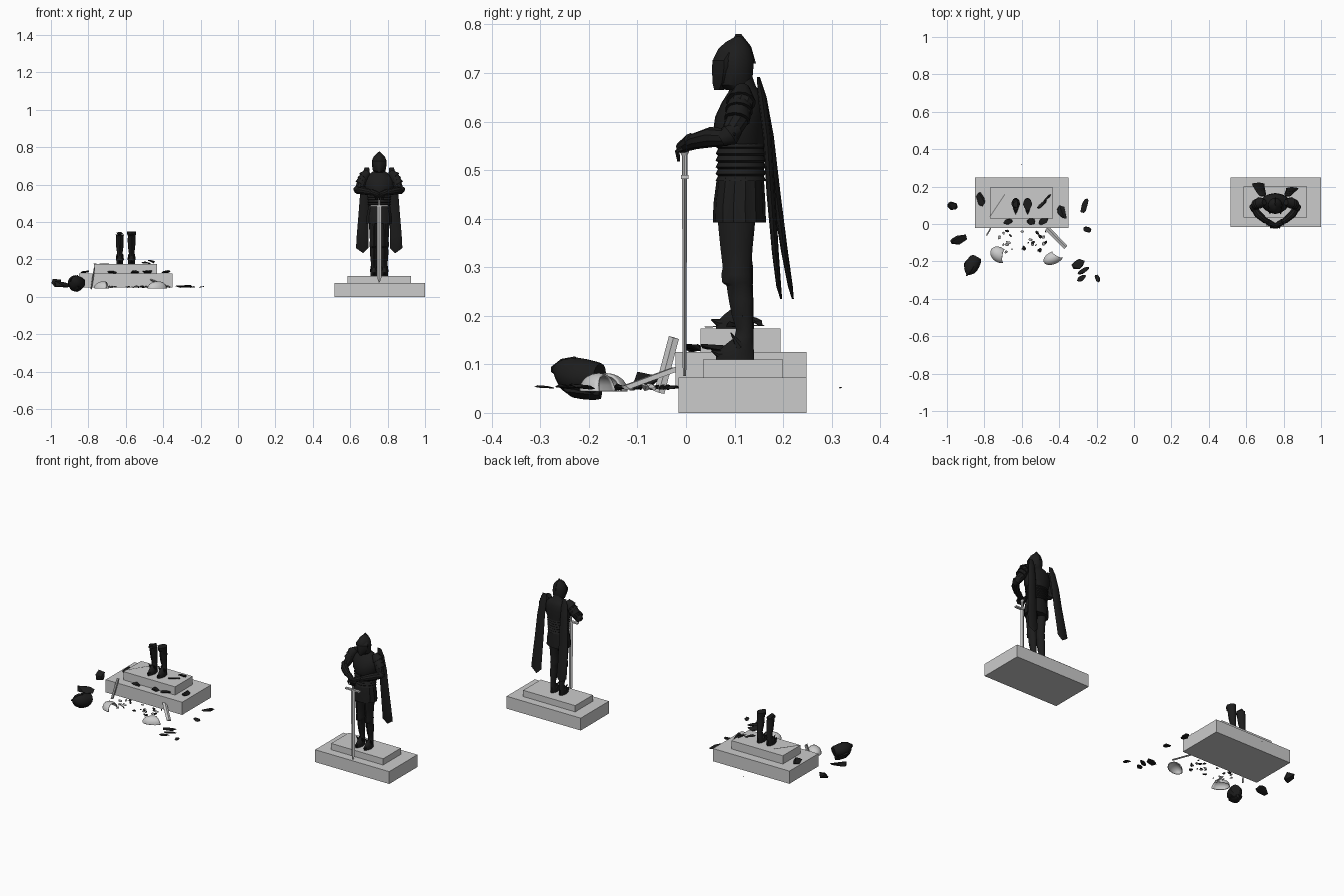
import bpy, bmesh, math, random
from mathutils import Vector, Matrix, Euler

if "Cube" in bpy.data.objects:
    bpy.data.objects.remove(bpy.data.objects["Cube"])
random.seed(4)
CX = 0.755  # centre line of the standing statue
dark = bpy.data.materials.new("dark_iron")
dark.diffuse_color = (0.012, 0.012, 0.012, 1)
dark.use_nodes = True
dark.node_tree.nodes["Principled BSDF"].inputs["Base Color"].default_value = dark.diffuse_color


def finish(name, bm, mat=None, smooth=True):
    bmesh.ops.recalc_face_normals(bm, faces=bm.faces)
    me = bpy.data.meshes.new(name)
    bm.to_mesh(me)
    bm.free()
    ob = bpy.data.objects.new(name, me)
    bpy.context.collection.objects.link(ob)
    if mat:
        me.materials.append(mat)
    if smooth:
        bpy.ops.object.select_all(action='DESELECT')
        ob.select_set(True)
        bpy.context.view_layer.objects.active = ob
        bpy.ops.object.shade_smooth_by_angle(angle=math.radians(35))
    return ob


def skin(name, rings, mat):
    bm = bmesh.new()
    vs = [[bm.verts.new(p) for p in r] for r in rings]
    n = len(vs[0])
    for a, b in zip(vs, vs[1:]):
        for i in range(n):
            j = (i + 1) % n
            bm.faces.new((a[i], a[j], b[j], b[i]))
    bm.faces.new(vs[0][::-1])
    bm.faces.new(vs[-1])
    return finish(name, bm, mat)


def loft(name, secs, n=16, pinch=0.0, mat=dark, flute=0.0):
    """Stacked ellipses (x, y, z, rx, ry); pinch narrows the front, flute adds folds."""
    rings = []
    for x, y, z, rx, ry in secs:
        ring = []
        for i in range(n):
            a = 2 * math.pi * i / n
            f = 1 + flute * (i % 2)
            k = 1 - pinch * max(0, -math.sin(a))
            ring.append(Vector((x + rx * f * k * math.cos(a), y + ry * f * math.sin(a), z)))
        rings.append(ring)
    return skin(name, rings, mat)


def tube(name, pts, radii, n=10, mat=dark):
    pts = [Vector(p) for p in pts]
    rings = []
    for k, p in enumerate(pts):
        d = (pts[min(k + 1, len(pts) - 1)] - pts[max(k - 1, 0)]).normalized()
        u = d.cross(Vector((0, 0.3, 1))).normalized()
        v = d.cross(u)
        rings.append([p + radii[k] * (u * math.cos(t) + v * math.sin(t))
                      for t in [2 * math.pi * i / n for i in range(n)]])
    return skin(name, rings, mat)


def box(name, x0, x1, y0, y1, z0, z1, mat=None):
    bm = bmesh.new()
    bmesh.ops.create_cube(bm, size=1)
    for v in bm.verts:
        v.co = Vector(((x0 + x1) / 2 + v.co.x * (x1 - x0), (y0 + y1) / 2 + v.co.y * (y1 - y0),
                       (z0 + z1) / 2 + v.co.z * (z1 - z0)))
    return finish(name, bm, mat, False)


def leg(name, x, dz, top):
    """Pointed boot, greave, knee and thigh, kept up to a given height."""
    secs = [(.101, .11, .018, .040), (.101, .122, .018, .040), (.108, .137, .018, .032),
            (.119, .155, .015, .020), (.121, .172, .015, .018), (.116, .20, .019, .022),
            (.113, .235, .021, .026), (.109, .262, .020, .026), (.105, .268, .023, .031),
            (.104, .285, .024, .032), (.105, .30, .022, .030), (.104, .34, .024, .034),
            (.104, .40, .028, .040)]
    loft(name, [(x, y, z + dz, a, b) for y, z, a, b in secs if z <= top], 14, 0.35)
    # flared ankle plates and toe point
    tube(name + "_toe", [(x, .085, .122 + dz), (x, .068, .121 + dz), (x, .052, .128 + dz)], [.013, .009, .001], 8)
    for s in (-1, 1):
        tube(name + "_spur", [(x + s * .012, .112, .135 + dz), (x + s * .017, .092, .165 + dz)], [.010, .001], 6)


def helmet(name):
    """Pointed helmet around its own centre, made of skull, visor and crest."""
    skull = loft(name, [(0, .012, -.055, .026, .026), (0, .004, -.045, .034, .036), (0, .002, -.015, .039, .041),
                        (0, .002, .01, .038, .042), (0, .004, .03, .030, .034), (0, .008, .044, .016, .022),
                        (0, .012, .055, .003, .006)], 18, 0.3)
    visor = loft(name + "_visor", [(0, -.028, -.055, .006, .010), (0, -.022, -.04, .024, .020),
                                   (0, -.018, -.01, .036, .025), (0, -.018, .006, .037, .024),
                                   (0, -.008, .022, .030, .02)], 14, 0.5)
    crest = loft(name + "_crest", [(0, .022, .0, .004, .026), (0, .016, .035, .004, .022),
                                   (0, .012, .06, .002, .006)], 8)
    return [skull, visor, crest]


def place(obs, loc, rot):
    m = Matrix.Translation(loc) @ Euler(rot).to_matrix().to_4x4()
    for o in obs:
        o.data.transform(m)


def shard(name, x, y, z, sx, sy, sz, ang, mat=dark, tilt=0.15):
    """Broken plate: hull of a few random points."""
    bm = bmesh.new()
    m = Matrix.Translation((x, y, z)) @ Euler((random.uniform(-tilt, tilt), random.uniform(-tilt, tilt),
                                               math.radians(ang))).to_matrix().to_4x4()
    for i in range(12):
        a = 2 * math.pi * i / 12
        r = random.uniform(.75, 1.1)
        bm.verts.new(m @ Vector((sx / 2 * r * math.cos(a), sy / 2 * r * math.sin(a), sz * random.uniform(-.5, .5))))
    res = bmesh.ops.convex_hull(bm, input=bm.verts)
    bmesh.ops.delete(bm, geom=[v for v in bm.verts if not v.link_faces], context='VERTS')
    return finish(name, bm, mat, False)


# plinths
box("plinth_lower", .515, 1.0, -.015, .248, 0, .073)
box("plinth_upper", .585, .925, .035, .20, .073, .11)
box("ruined_plinth_lower", -.85, -.35, -.022, .248, .05, .125)
box("ruined_plinth_upper", -.77, -.433, .03, .195, .125, .174)

# standing statue: legs, skirt, torso, head
for s in (-1, 1):
    leg("leg", CX + s * .028, 0, .5)
loft("skirt", [(CX, .11, .392, .068, .052), (CX, .11, .43, .066, .051), (CX, .112, .485, .056, .046)], 28, 0, dark, .05)
belly = []
for i in range(6):  # banded waist plates
    z = .478 + i * .014
    belly += [(CX, .113, z, .061 + i * .001, .052), (CX, .113, z + .010, .057 + i * .001, .047)]
loft("waist_bands", belly, 24)
loft("breastplate", [(CX, .112, .55, .062, .050), (CX, .109, .575, .074, .054), (CX, .112, .61, .080, .052),
                     (CX, .118, .64, .072, .044), (CX, .121, .66, .048, .034), (CX, .118, .672, .03, .026),
                     (CX, .112, .70, .024, .022)], 24, .15)
place(helmet("helmet"), (CX, .096, .720), (0, 0, 0))

# arms, armour plates, cape tails, hands
for s in (-1, 1):
    def P(x, y, z):
        return (CX + s * x, y, z)
    tube("upper_arm", [P(.078, .115, .648), P(.094, .108, .61), P(.110, .092, .575)], [.026, .025, .020])
    tube("elbow_plate", [P(.110, .106, .586), P(.116, .09, .572), P(.116, .072, .562)], [.014, .023, .014])
    tube("elbow_point", [P(.112, .09, .572), P(.136, .100, .574)], [.018, .002], 6)
    tube("forearm", [P(.114, .085, .568), P(.092, .052, .568), P(.055, .020, .560), P(.032, .008, .553)],
         [.018, .021, .017, .013])
    for i in range(3):  # overlapping shoulder plates
        tube("pauldron", [P(.058 + i * .014, .116 - i * .003, .668 - i * .018),
                          P(.084 + i * .010, .113 - i * .004, .640 - i * .018)], [.016 + i * .003, .031 - i * .002], 12)
    tube("gauntlet", [P(.040, .012, .560), P(.020, .002, .553), P(-.002, -.010, .546)], [.017, .015, .012])
    for i in range(4):
        fx = .022 - i * .010
        tube("finger", [P(fx, -.004, .548), P(fx, -.018, .538), P(fx - .003, -.015, .518)], [.006, .006, .003], 6)
    dy = .024 if s < 0 else 0
    loft("cape_tail", [(CX + s * x, y + dy * k, z, w, t) for x, y, z, w, t, k in (
        (.086, .196, .235, .003, .002, 1), (.091, .191, .26, .033, .005, 1), (.089, .184, .33, .031, .007, .8),
        (.082, .175, .45, .028, .009, .45), (.076, .167, .57, .025, .009, .2), (.070, .157, .65, .021, .009, 0),
        (.066, .149, .692, .012, .003, 0))], 8)

# sword
loft("sword_blade", [(CX, -.003, .076, .002, .003), (CX, -.003, .10, .011, .004), (CX, -.003, .485, .013, .005)],
     4, 0, None)
box("sword_guard", CX - .047, CX + .047, -.010, .005, .482, .490)
tube("sword_grip", [(CX, -.003, .488), (CX, -.003, .53)], [.006, .006], 10, None)
tube("sword_pommel", [(CX, -.003, .53), (CX, -.003, .538), (CX, -.003, .548)], [.006, .010, .006], 10, None)

# ruined statue: boots left standing with broken rims
leg("broken_leg_left", -.632, .064, .27)
leg("broken_leg_right", -.569, .064, .29)
shard("broken_rim", -.632, .107, .339, .036, .05, .016, 0)

# fallen helmet and shoulder domes
place(helmet("fallen_helmet"), (-.87, -.225, .071), (1.45, .3, -.55))
for x, y, sx, sy, a in ((-.72, -.165, .046, .040, -35), (-.43, -.18, .050, .034, 25)):
    bm = bmesh.new()
    bmesh.ops.create_uvsphere(bm, u_segments=20, v_segments=10, radius=1)
    bmesh.ops.bisect_plane(bm, geom=bm.verts[:] + bm.edges[:] + bm.faces[:], plane_co=(0, 0, 0),
                           plane_no=(0, 0, 1), clear_inner=True)
    bmesh.ops.bisect_plane(bm, geom=bm.verts[:] + bm.edges[:] + bm.faces[:], plane_co=(.55, 0, 0),
                           plane_no=(1, .4, .2), clear_outer=True)
    bm.transform(Matrix.Translation((x, y, .048)) @ Matrix.Rotation(math.radians(a), 4, 'Z')
                 @ Matrix.Diagonal((sx * 1.15, sy, .034, 1)))
    ob = finish("fallen_dome", bm)
    ob.modifiers.new("wall", 'SOLIDIFY').thickness = .004

# broken sword pieces: (start, end, width)
for a, b, w in (((-.465, -.022, .09), (-.365, -.125, .052), .013), ((-.785, -.055, .042), (-.767, -.025, .155), .011),
                ((-.77, .04, .177), (-.69, .16, .180), .003)):
    ob = tube("sword_piece", [a, b], [w, w], 4, None)
    c = (Vector(a) + Vector(b)) / 2
    d = (Vector(b) - Vector(a)).normalized()
    u = d.cross(Vector((0, .3, 1))).normalized()
    for v in ob.data.vertices:  # flatten into a blade
        r = v.co - c
        nrm = d.cross(u)
        v.co -= nrm * r.dot(nrm) * .65

# armour fragments: x, y, z, length, width, thickness, angle
for f in ((-.97, .095, .075, .06, .045, .05, -20), (-.82, .13, .133, .04, .09, .015, 15),
          (-.94, -.085, .065, .10, .05, .03, 20), (-.385, .065, .133, .045, .09, .016, 20),
          (-.265, .095, .056, .035, .08, .012, -20), (-.25, -.03, .053, .045, .03, .007, -15),
          (-.675, .012, .133, .05, .03, .015, 10), (-.55, .012, .135, .045, .04, .018, -20),
          (-.485, .015, .134, .06, .035, .015, 20), (-.49, .105, .183, .07, .02, .013, 40),
          (-.465, .14, .187, .05, .012, .02, 40), (-.30, -.215, .054, .075, .05, .010, 25),
          (-.27, -.25, .054, .07, .03, .010, 35), (-.28, -.29, .053, .055, .03, .008, 30),
          (-.195, -.29, .052, .025, .045, .006, 20), (-.60, .318, .052, .006, .006, .004, 0)):
    shard("armour_fragment", *f)

# small grey and dark chips in front of the ruined plinth
for i in range(26):
    s = random.uniform(.010, .028)
    shard("chip", random.uniform(-.73, -.46), random.uniform(-.15, -.035), .053, s, s * .7, .009,
          random.uniform(0, 180), dark if i % 2 else None, .4)
